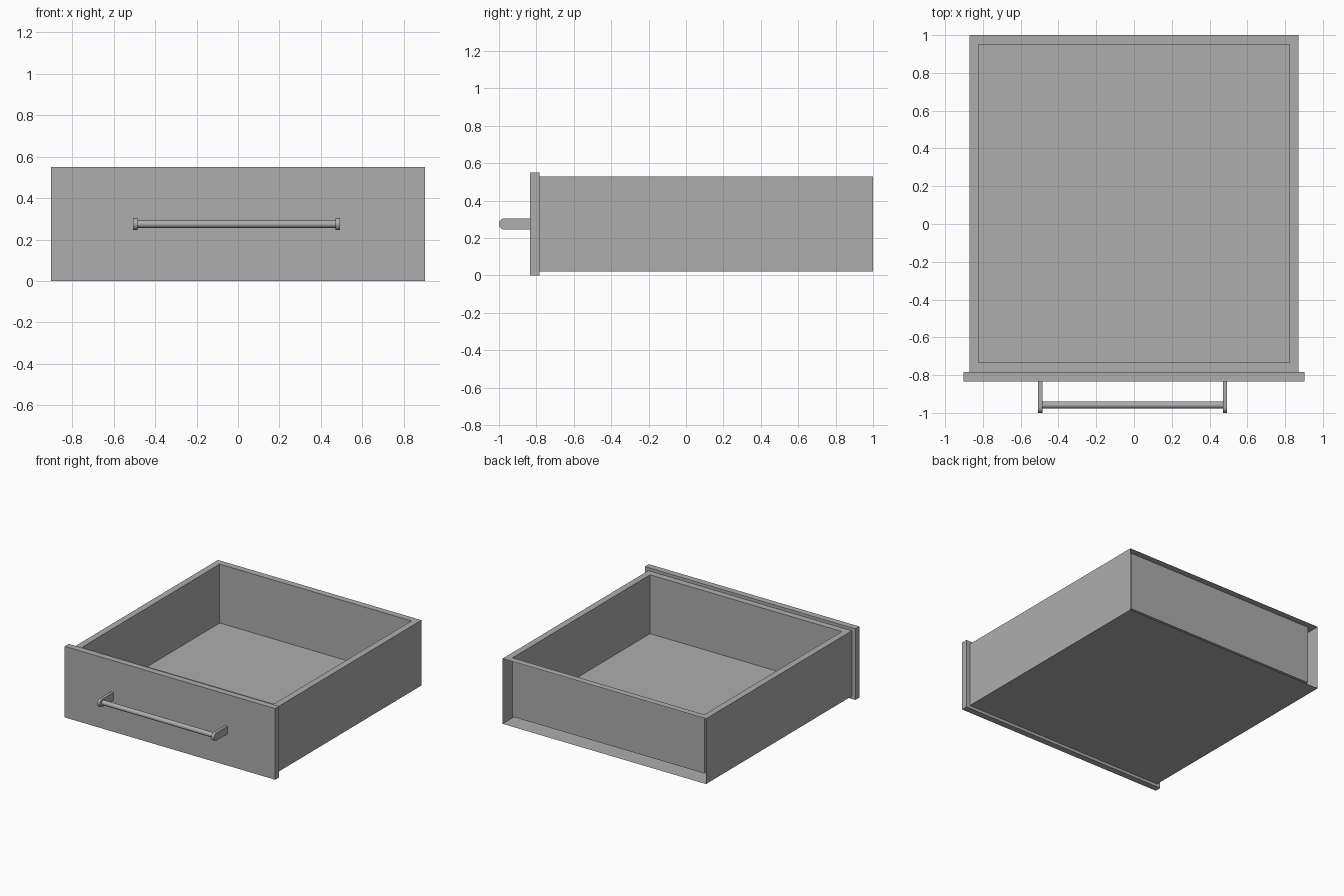
import bpy, bmesh, math
from mathutils import Matrix, Vector

if "Cube" in bpy.data.objects:
    bpy.data.objects.remove(bpy.data.objects["Cube"], do_unlink=True)

grey = bpy.data.materials.new("mid_grey")
grey.use_nodes = True
grey.diffuse_color = (0.42, 0.42, 0.42, 1)
grey.node_tree.nodes["Principled BSDF"].inputs["Base Color"].default_value = (0.42, 0.42, 0.42, 1)


def add_object(name, bm, smooth=False):
    mesh = bpy.data.meshes.new(name)
    bm.to_mesh(mesh)
    bm.free()
    mesh.materials.append(grey)
    obj = bpy.data.objects.new(name, mesh)
    bpy.context.collection.objects.link(obj)
    if smooth:
        bpy.ops.object.select_all(action='DESELECT')
        obj.select_set(True)
        bpy.context.view_layer.objects.active = obj
        bpy.ops.object.shade_smooth_by_angle(angle=math.radians(40))
    return obj


def box(lo, hi):
    lo, hi = Vector(lo), Vector(hi)
    bm = bmesh.new()
    bmesh.ops.create_cube(bm, size=1)
    bmesh.ops.scale(bm, vec=hi - lo, verts=bm.verts)
    bmesh.ops.translate(bm, vec=(lo + hi) / 2, verts=bm.verts)
    bm.normal_update()
    return bm


# Front panel
add_object("front_panel", box((-0.902, -0.833, 0), (0.902, -0.784, 0.551)))

# Drawer tray: hollow-walled shell, sunk from the top and open at the outer back
wall = 0.05
bm = box((-0.872, -0.784, 0.022), (0.872, 1.0, 0.528))
back = next(f for f in bm.faces if f.normal.y > 0.9)
top = next(f for f in bm.faces if f.normal.z > 0.9)
bmesh.ops.inset_region(bm, faces=[top], thickness=wall, use_even_offset=True)
floor = bmesh.ops.extrude_discrete_faces(bm, faces=[top])["faces"][0]
bmesh.ops.translate(bm, vec=(0, 0, 0.022 + wall - 0.528), verts=floor.verts)
bmesh.ops.delete(bm, geom=[back], context='FACES_ONLY')
add_object("drawer_tray", bm)

# Handle brackets: flat arms with a round nose
mid_x, mid_z = -0.007, 0.275
radius, nose_y, thick = 0.03, -0.97, 0.022
for side, name in ((-1, "handle_bracket_right"), (1, "handle_bracket_left")):
    x = mid_x + side * 0.489 - thick / 2
    outline = [(-0.833, mid_z + radius)]
    for i in range(17):
        a = math.pi / 2 + math.pi * i / 16
        outline.append((nose_y + radius * math.cos(a), mid_z + radius * math.sin(a)))
    outline.append((-0.833, mid_z - radius))
    bm = bmesh.new()
    face = bm.faces.new([bm.verts.new((x, y, z)) for y, z in outline])
    new = bmesh.ops.extrude_face_region(bm, geom=[face])["geom"]
    bmesh.ops.translate(bm, vec=(thick, 0, 0),
                        verts=[v for v in new if isinstance(v, bmesh.types.BMVert)])
    bmesh.ops.recalc_face_normals(bm, faces=bm.faces)
    add_object(name, bm, smooth=True)

# Handle bar between the brackets
bm = bmesh.new()
bmesh.ops.create_cone(bm, cap_ends=True, segments=32, radius1=0.0185, radius2=0.0185, depth=0.958,
                      matrix=Matrix.Translation((mid_x, -0.958, mid_z))
                      @ Matrix.Rotation(math.pi / 2, 4, 'Y'))
add_object("handle_bar", bm, smooth=True)
